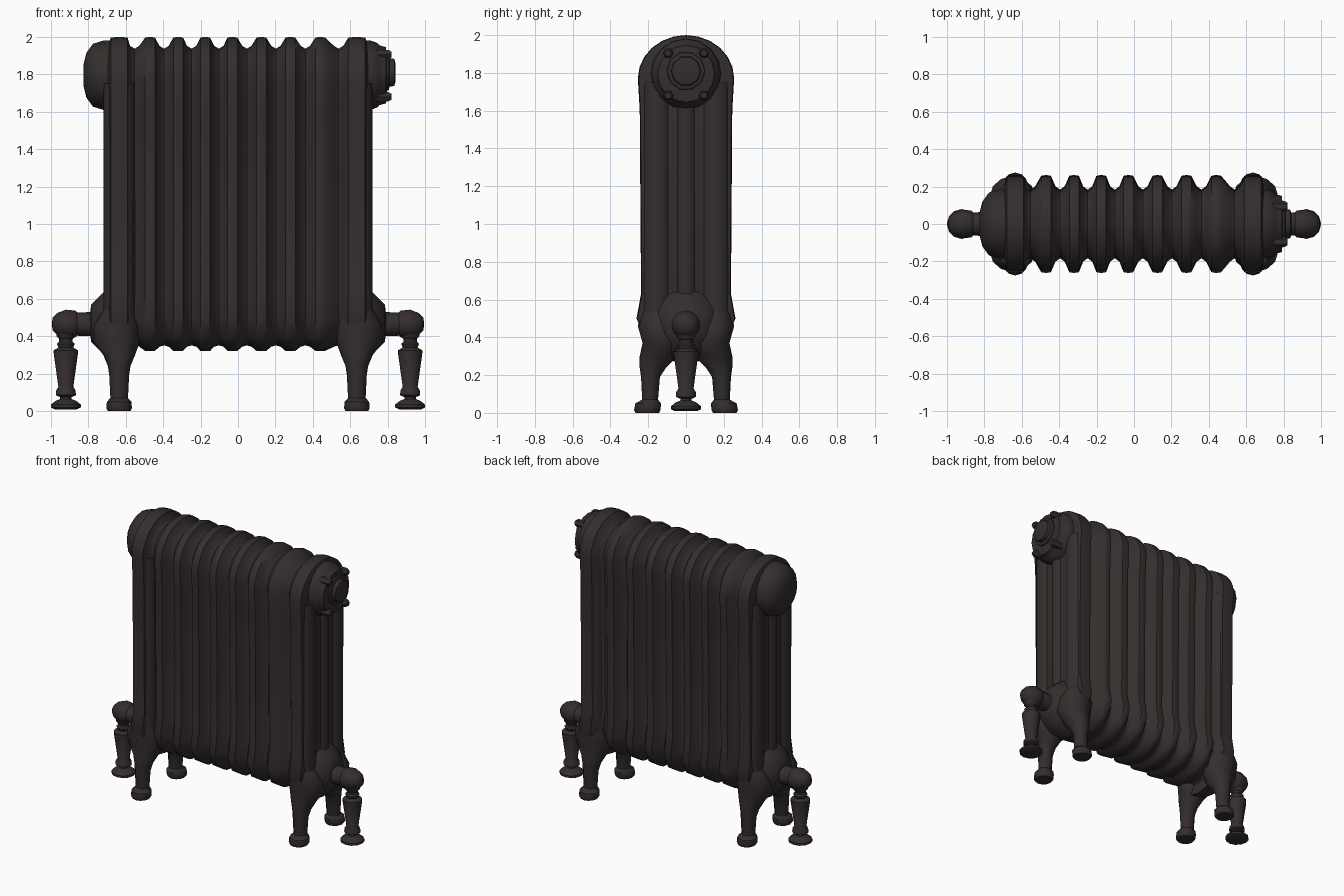
import bpy
from math import sin, cos, pi, radians

cube = bpy.data.objects.get("Cube")
if cube:
    bpy.data.objects.remove(cube, do_unlink=True)

iron = bpy.data.materials.new("dark cast iron")
iron.use_nodes = True
colour = (0.034, 0.027, 0.026, 1)
iron.diffuse_color = colour
iron.node_tree.nodes["Principled BSDF"].inputs["Base Color"].default_value = colour


def loft(name, rings, angle=40):
    """Skin a row of equal closed rings and cap both ends."""
    n = len(rings[0])
    verts = [p for ring in rings for p in ring]
    faces = [(r * n + i, r * n + (i + 1) % n, (r + 1) * n + (i + 1) % n, (r + 1) * n + i)
             for r in range(len(rings) - 1) for i in range(n)]
    faces += [tuple(range(n))[::-1], tuple(range(len(verts) - n, len(verts)))]
    mesh = bpy.data.meshes.new(name)
    mesh.from_pydata(verts, [], faces)
    mesh.materials.append(iron)
    obj = bpy.data.objects.new(name, mesh)
    bpy.context.collection.objects.link(obj)
    # Consistent outward normals
    import bmesh
    bm = bmesh.new()
    bm.from_mesh(mesh)
    bmesh.ops.recalc_face_normals(bm, faces=bm.faces)
    bm.to_mesh(mesh)
    bm.free()
    bpy.ops.object.select_all(action='DESELECT')
    obj.select_set(True)
    bpy.context.view_layer.objects.active = obj
    bpy.ops.object.shade_smooth_by_angle(angle=radians(angle))
    return obj


def turn_x(name, profile, y, z, n=16):
    """Turn (x, radius) pairs about an axis along x."""
    return loft(name, [[(x, y + r * cos(2 * pi * i / n), z + r * sin(2 * pi * i / n))
                        for i in range(n)] for x, r in profile])


def stack_z(name, levels, n=12):
    """Skin elliptical rings (z, centre x, centre y, radius x, radius y)."""
    return loft(name, [[(cx + rx * cos(2 * pi * i / n), cy + ry * sin(2 * pi * i / n), z)
                        for i in range(n)] for z, cx, cy, rx, ry in levels])


def outline(x, k):
    """Section outline at x; k is 0 on a ridge and 1 in a groove."""
    d = 0.075 * k
    half = [((0.255 - d) * sin(radians(a)), 1.77 + (0.23 - 0.06 * k) * cos(radians(a)))
            for a in range(0, 91, 15)]
    half += [(0.245 - d, 1.6), (0.238 - d, 0.63), (0.262 - d, 0.5),
             (0.215 - d, 0.39), (0.12 - d / 2, 0.33 + 0.03 * k), (0, 0.32 + 0.03 * k)]
    left = [(-y, z) for y, z in half[1:-1]][::-1]
    return [(x, y, z) for y, z in half + left]


# Ribbed body: a row of sections with grooves between them
centres = [-0.635, -0.47, -0.32, -0.175, -0.03, 0.125, 0.28, 0.44, 0.635]
rings = [outline(-0.695, 0.8)]
for i, c in enumerate(centres):
    w = 0.045 if i in (0, 8) else 0.026
    rings += [outline(c - w, 0.06), outline(c, 0), outline(c + w, 0.06)]
    if i < 8:
        mid = (c + centres[i + 1]) / 2
        rings += [outline(mid - 0.025, 0.8), outline(mid, 1.05), outline(mid + 0.025, 0.8)]
rings.append(outline(0.695, 0.8))
loft("ribbed_body", rings, 50)

for s, side in ((1, "left"), (-1, "right")):
    # Tubes showing on the end face
    for y, r, label in ((-0.155, 0.083, "front"), (0, 0.065, "middle"), (0.155, 0.083, "back")):
        stack_z(f"{side}_{label}_tube", [(0.5, s * 0.635, y, 0.085, r),
                                         (1.75, s * 0.635, y, 0.085, r)], 16)

    # Lower hub
    turn_x(f"{side}_lower_hub", [(s * x, r) for x, r in
           ((0.58, 0.21), (0.68, 0.195), (0.73, 0.155), (0.785, 0.1), (0.79, 0.06))], 0, 0.47)

    # Legs with flared feet
    for t, end in ((-1, "front"), (1, "back")):
        stack_z(f"{side}_{end}_leg", [(z, s * x, t * y, rx, ry) for z, x, y, rx, ry in (
            (0.54, 0.64, 0.15, 0.08, 0.09), (0.46, 0.65, 0.15, 0.12, 0.105),
            (0.37, 0.65, 0.13, 0.125, 0.1), (0.3, 0.635, 0.145, 0.085, 0.1),
            (0.24, 0.635, 0.175, 0.06, 0.07), (0.19, 0.635, 0.188, 0.053, 0.05),
            (0.07, 0.635, 0.19, 0.047, 0.042), (0.05, 0.635, 0.2, 0.066, 0.068),
            (0.015, 0.635, 0.205, 0.068, 0.07), (0, 0.635, 0.205, 0.06, 0.062))])

    # Supply pipe, rounded elbow and turned valve
    turn_x(f"{side}_supply_pipe", [(s * x, r) for x, r in
           ((0.76, 0.065), (0.86, 0.062), (0.87, 0.072), (0.92, 0.077),
            (0.965, 0.06), (0.99, 0.035), (0.995, 0.005))], 0, 0.465, 12)
    stack_z(f"{side}_valve", [(z, s * 0.92, 0, r, r) for z, r in (
        (0.47, 0.055), (0.4, 0.05), (0.385, 0.036), (0.37, 0.036), (0.36, 0.048), (0.34, 0.04),
        (0.325, 0.065), (0.31, 0.065), (0.13, 0.04), (0.11, 0.052), (0.085, 0.054),
        (0.075, 0.03), (0.065, 0.03), (0.055, 0.055), (0.035, 0.08), (0.02, 0.08), (0.01, 0.06))])

# Domed cap on the upper right end
turn_x("domed_end_cap", [(-x, r) for x, r in (
    (0.6, 0.19), (0.72, 0.185), (0.775, 0.168), (0.81, 0.12), (0.825, 0.06), (0.826, 0.005))], 0, 1.795)

# Bolted flange and plug on the upper left end
turn_x("flanged_hub", [(0.6, 0.19), (0.71, 0.185), (0.745, 0.172),
                       (0.755, 0.16), (0.79, 0.15), (0.795, 0.1)], 0, 1.795)
turn_x("end_plug", [(0.76, 0.11), (0.805, 0.1), (0.81, 0.08), (0.835, 0.076), (0.842, 0.05)], 0, 1.81, 10)
for y in (-0.095, 0.095):
    for z in (1.68, 1.905):
        turn_x("flange_bolt", [(0.73, 0.028), (0.805, 0.028), (0.82, 0.018)], y, z, 6)
